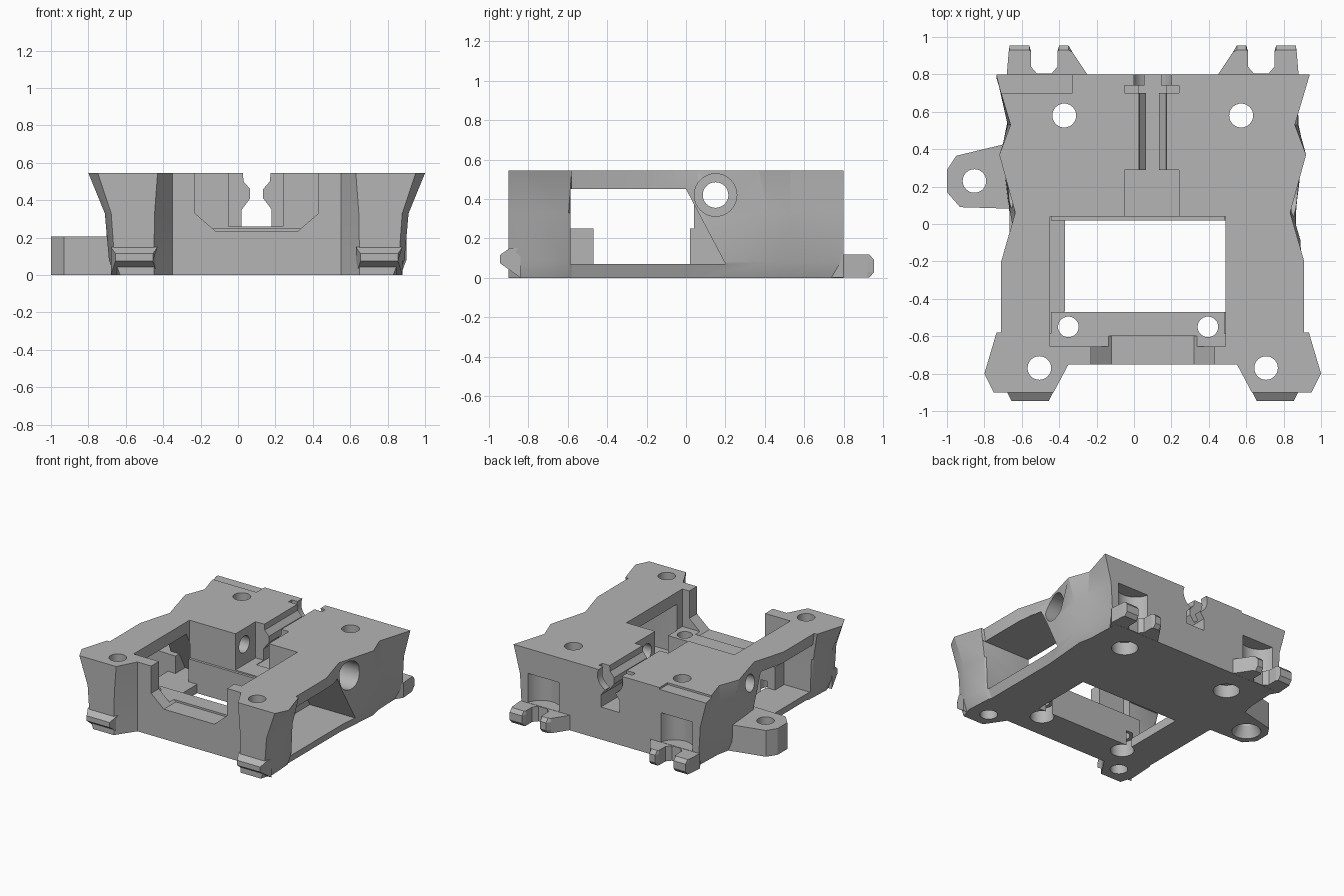
import bpy, bmesh, math
from mathutils import Matrix

if "Cube" in bpy.data.objects:
    bpy.data.objects.remove(bpy.data.objects["Cube"], do_unlink=True)

grey = bpy.data.materials.new("plain grey")
grey.use_nodes = True
grey.diffuse_color = (0.46, 0.46, 0.46, 1)
grey.node_tree.nodes["Principled BSDF"].inputs["Base Color"].default_value = grey.diffuse_color

CX = 0.1      # symmetry plane of the body
TOP = 0.545


def finish(name, bm):
    bmesh.ops.recalc_face_normals(bm, faces=bm.faces)
    mesh = bpy.data.meshes.new(name)
    bm.to_mesh(mesh)
    bm.free()
    mesh.materials.append(grey)
    obj = bpy.data.objects.new(name, mesh)
    bpy.context.collection.objects.link(obj)
    return obj


def loft(name, rings):
    """Skin between closed rings of equal length and cap both ends."""
    bm = bmesh.new()
    rows = [[bm.verts.new(p) for p in ring] for ring in rings]
    n = len(rows[0])
    for a, b in zip(rows, rows[1:]):
        for i in range(n):
            j = (i + 1) % n
            bm.faces.new((a[i], a[j], b[j], b[i]))
    bm.faces.new(rows[0])
    bm.faces.new(rows[-1])
    return finish(name, bm)


def prism(name, pts, axis, lo, hi):
    """Extrude a 2D polygon along x, y or z."""
    place = {"x": lambda a, b, t: (t, a, b),
             "y": lambda a, b, t: (a, t, b),
             "z": lambda a, b, t: (a, b, t)}[axis]
    return loft(name, [[place(a, b, t) for a, b in pts] for t in (lo, hi)])


def box(name, x0, x1, y0, y1, z0, z1):
    return prism(name, [(x0, y0), (x1, y0), (x1, y1), (x0, y1)], "z", z0, z1)


def rod(name, axis, a, b, r, lo, hi, r2=None):
    """Cylinder or cone along an axis; r at lo, r2 at hi."""
    place = {"x": lambda p, q, t: (t, p, q),
             "y": lambda p, q, t: (p, t, q),
             "z": lambda p, q, t: (p, q, t)}[axis]
    ring = [(math.cos(k * math.tau / 32), math.sin(k * math.tau / 32)) for k in range(32)]
    return loft(name, [[place(a + c * rr, b + s * rr, t) for c, s in ring]
                       for t, rr in ((lo, r), (hi, r2 or r))])


def cut(obj, *cutters):
    for c in cutters:
        mod = obj.modifiers.new("cut", "BOOLEAN")
        mod.operation = "DIFFERENCE"
        mod.solver = "EXACT"
        mod.object = c
        bpy.context.view_layer.update()
        deps = bpy.context.evaluated_depsgraph_get()
        mesh = bpy.data.meshes.new_from_object(obj.evaluated_get(deps))
        obj.modifiers.clear()
        obj.data = mesh
        bpy.data.objects.remove(c, do_unlink=True)


def smooth(obj):
    bpy.ops.object.select_all(action="DESELECT")
    obj.select_set(True)
    bpy.context.view_layer.objects.active = obj
    bpy.ops.object.shade_smooth_by_angle(angle=math.radians(25))


# Body: half outlines (distance from symmetry plane, y) at top and base
top_half = [(.84, .8), (.76, .53), (.82, .37), (.735, .06), (.81, -.2), (.81, -.58),
            (.835, -.58), (.9, -.8), (.85, -.9), (.53, -.9), (.45, -.75)]
base_half = [(.77, .8), (.78, .53), (.8, .43), (.77, .06), (.77, -.2), (.77, -.58),
             (.78, -.6), (.79, -.8), (.76, -.9), (.55, -.9), (.45, -.75)]


def outline(t, z, inset=0):
    half = [(b[0] + (a[0] - b[0]) * t, b[1] + (a[1] - b[1]) * t)
            for a, b in zip(top_half, base_half)]
    half = [(u - (inset if u > .6 else 0), y) for u, y in half]
    return ([(CX + u, y, z) for u, y in half] +
            [(CX - u, y, z) for u, y in reversed(half)])


body = loft("body", [outline(0, 0, .03), outline(0, .08), outline(.2, .33), outline(1, TOP)])

# Central cavity, floor opening and front notch
cut(body,
    box("cavity", -.45, .49, -.655, .04, .25, 1),
    box("opening", -.37, .49, -.47, .02, -1, .5),
    box("left_step", -.45, -.3, -.47, .02, .07, .5),
    prism("front_notch", [(-.23, 1), (-.23, .33), (-.12, .235), (.32, .235),
                          (.43, .33), (.43, 1)], "y", -.9, -.6),
    box("block_notch", -.05, .24, 0, .29, .26, 1))

# Side windows
window = [(-.585, .07), (-.585, .45), (0, .45), (.2, .07)]
cut(body, prism("window_a", window, "x", .485, 1.3),
    prism("window_b", window, "x", -1.3, -.445))

# Keyhole channel, nut slot and head pocket along the middle of the back
channel = [(.08, .255), (.08, .35), (.035, .41), (.035, .46), (.07, .5), (.08, .6)]
channel = [(CX + u, z) for u, z in channel] + [(CX - u, z) for u, z in reversed(channel)]
cut(body,
    prism("channel", channel, "y", .2, 1),
    box("nut_slot", -.05, .24, .7, .74, .36, 1),
    rod("head_pocket", "y", CX, .5, .11, .73, 1))

# Cross bore with counterbore on one side
cut(body, rod("cross_bore", "x", .15, .42, .065, -2, 2),
    rod("cross_counterbore", "x", .15, .42, .108, .62, 2))

# Vertical screw holes, counterbored from below, and screw head recesses
for s in (-1, 1):
    cut(body,
        rod("back_hole", "z", CX + s * .473, .58, .064, -1, 1),
        rod("back_counterbore", "z", CX + s * .473, .58, .095, -1, .1),
        rod("leg_hole", "z", CX + s * .606, -.77, .063, -1, 1),
        rod("floor_hole", "z", .022 + s * .373, -.55, .055, -1, 1),
        rod("floor_counterbore", "z", .022 + s * .373, -.55, .085, -1, .12),
        rod("head_recess", "z", CX + s * .58, .83, .14, .12, .35))

# Shallow step at the back corner
cut(body, box("corner_step", -1, -.33, .7, 1, TOP - .015, 1))
smooth(body)

# Forked lugs at the back
fork = [(.33, .7), (.35, .8), (.43, .92), (.45, .955), (.5, .955), (.51, .92), (.51, .84),
        (.54, .805), (.62, .805), (.65, .84), (.65, .92), (.66, .955), (.765, .955),
        (.77, .92), (.78, .8), (.72, .7)]
for side, s in (("left", 1), ("right", -1)):
    lug = loft(side + "_back_fork",
               [[(CX + s * u, min(y, lim), z) for u, y in fork]
                for z, lim in ((.001, .93), (.03, .955), (.09, .955), (.118, .93))])

# Wedge feet at the front
foot = [(-.945, .115), (-.945, .075), (-.84, 0), (-.84, .15), (-.895, .15)]
for side, s in (("left", 1), ("right", -1)):
    loft(side + "_front_foot",
         [[(CX + s * (c + e * (.1 if y < -.9 else .125)), y, z) for y, z in foot]
          for c, e in ((.655, -1), (.655, 1))])

# Side ear with countersunk hole
ear = prism("side_ear", [(-.6, .45), (-.72, .42), (-.95, .365), (-1, .29), (-1, .17),
                         (-.93, .09), (-.6, .08)], "z", 0, .207)
cut(ear, rod("ear_hole", "z", -.853, .23, .063, -1, 1),
    rod("ear_countersink", "z", -.853, .23, .105, -.001, .08, .063))
smooth(ear)
